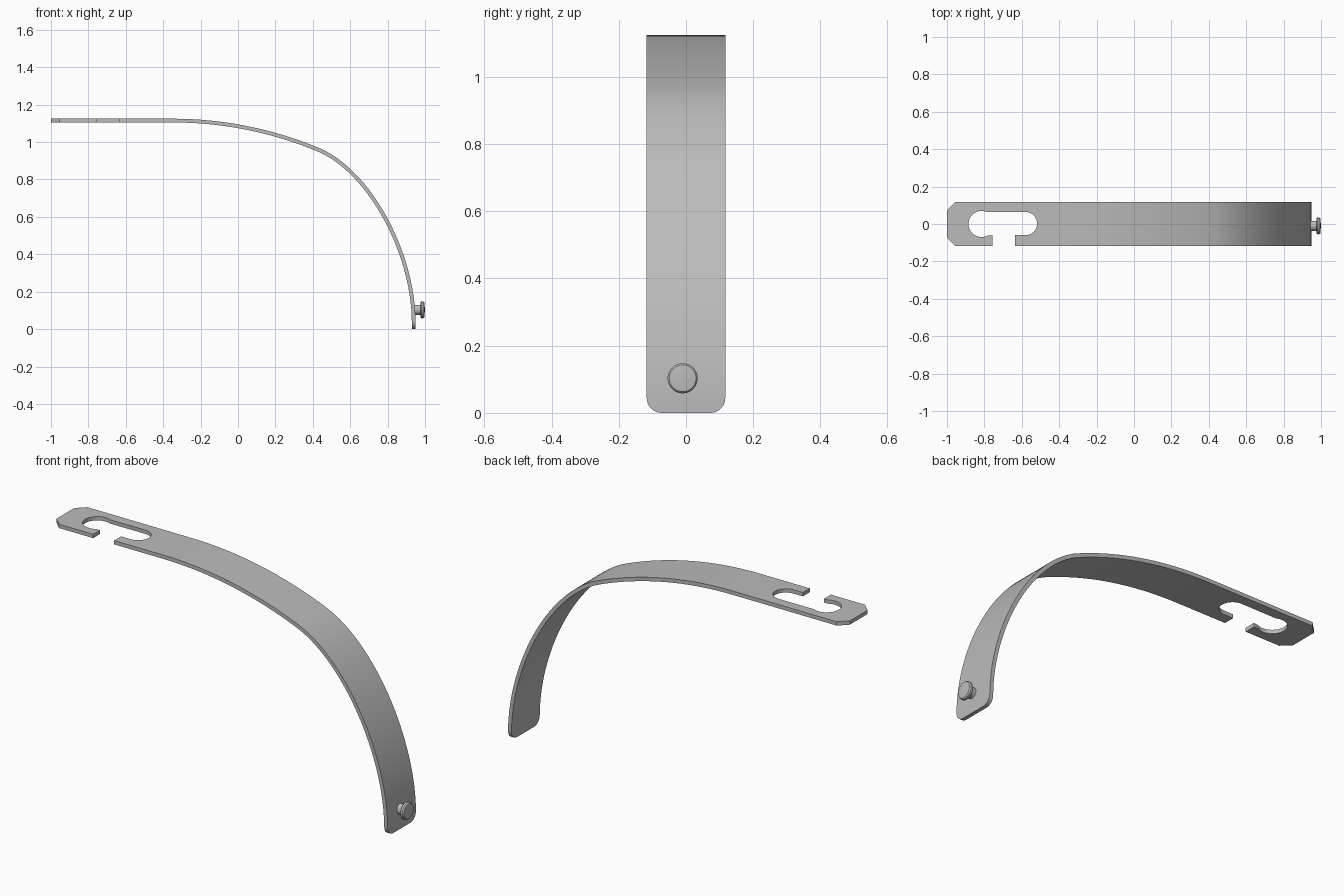
import bpy
import bmesh
from math import sin, cos, pi, radians
from mathutils import Vector, Matrix, geometry

cube = bpy.data.objects.get("Cube")
if cube:
    bpy.data.objects.remove(cube)

HALF, THICK, TOP, JOIN = 0.117, 0.02, 1.125, -0.35

grey = bpy.data.materials.new("light_grey")
grey.use_nodes = True
grey.diffuse_color = (0.5, 0.5, 0.5, 1)
grey.node_tree.nodes["Principled BSDF"].inputs["Base Color"].default_value = (0.5, 0.5, 0.5, 1)


def finish(name, bm, thickness=0):
    """Turn a bmesh into a smooth-shaded object, optionally thickened."""
    mesh = bpy.data.meshes.new(name)
    bm.to_mesh(mesh)
    bm.free()
    mesh.materials.append(grey)
    ob = bpy.data.objects.new(name, mesh)
    bpy.context.collection.objects.link(ob)
    bpy.ops.object.select_all(action='DESELECT')
    ob.select_set(True)
    bpy.context.view_layer.objects.active = ob
    if thickness:
        mod = ob.modifiers.new("thickness", 'SOLIDIFY')
        mod.thickness = thickness
        mod.offset = -1
        mod.use_even_offset = True
        bpy.ops.object.modifier_apply(modifier=mod.name)
    bpy.ops.object.shade_smooth_by_angle(angle=radians(30))
    return ob


def arc(cx, cy, r, start, end, steps=16):
    angles = [radians(start + (end - start) * i / steps) for i in range(steps + 1)]
    return [(cx + r * cos(a), cy + r * sin(a)) for a in angles]


# Strap: flat end with chamfered corners and an open keyhole slot
bm = bmesh.new()
outline = [(JOIN, -HALF), (JOIN, HALF), (-0.955, HALF), (-1, 0.073), (-1, -0.073),
           (-0.955, -HALF), (-0.757, -HALF), (-0.757, -0.06)]
outline += arc(-0.815, 0, 0.07, 300, 64, 24)
outline += arc(-0.58, 0.002, 0.062, 90, -90)
outline += [(-0.635, -0.06), (-0.635, -HALF)]
verts = [bm.verts.new((x, y, TOP)) for x, y in outline]
bm.faces.new(verts)
row = verts[:2]

# Strap: gentle arc, then a tighter curve down to the lower end
R, SWEEP, CORNER = 2.04, radians(22.5), 0.045
path = []
for i in range(1, 17):
    a = SWEEP * i / 16
    path.append((JOIN + R * sin(a), TOP - R * (1 - cos(a)), HALF))
start = Vector((path[-1][0], path[-1][1]))
curve = geometry.interpolate_bezier(
    start, start + 0.3 * Vector((cos(SWEEP), -sin(SWEEP))),
    Vector((0.945, 0.42)), Vector((0.949, CORNER)), 33)
path += [(p[0], p[1], HALF) for p in curve[1:]]

# Strap: rounded corners at the lower end
for i in range(1, 9):
    a = pi / 2 * i / 8
    path.append((0.949, CORNER * (1 - sin(a)), HALF - CORNER * (1 - cos(a))))

for x, z, w in path:
    new = [bm.verts.new((x, -w, z)), bm.verts.new((x, w, z))]
    bm.faces.new((row[0], new[0], new[1], row[1]))
    row = new
bmesh.ops.recalc_face_normals(bm, faces=bm.faces)
bm.normal_update()
if max(bm.faces, key=lambda f: f.calc_center_median().z).normal.z < 0:
    bmesh.ops.reverse_faces(bm, faces=bm.faces)
finish("strap", bm, THICK)

# Locking stud: turned stem and head pointing outward along x
bm = bmesh.new()
profile = [(0, 0.935), (0.027, 0.935), (0.027, 0.976), (0.041, 0.976), (0.045, 0.98),
           (0.045, 0.99), (0.04, 0.996), (0, 1.0)]
ring = [bm.verts.new((x, r, 0)) for r, x in profile]
edges = [bm.edges.new(pair) for pair in zip(ring, ring[1:])]
bmesh.ops.spin(bm, geom=ring + edges, cent=(0, 0, 0), axis=(1, 0, 0),
               angle=2 * pi, steps=32)
bmesh.ops.remove_doubles(bm, verts=bm.verts, dist=0.0001)
bmesh.ops.recalc_face_normals(bm, faces=bm.faces)
bmesh.ops.transform(bm, matrix=Matrix.Translation((0, -0.01, 0.103)), verts=bm.verts)
finish("locking_stud", bm)
